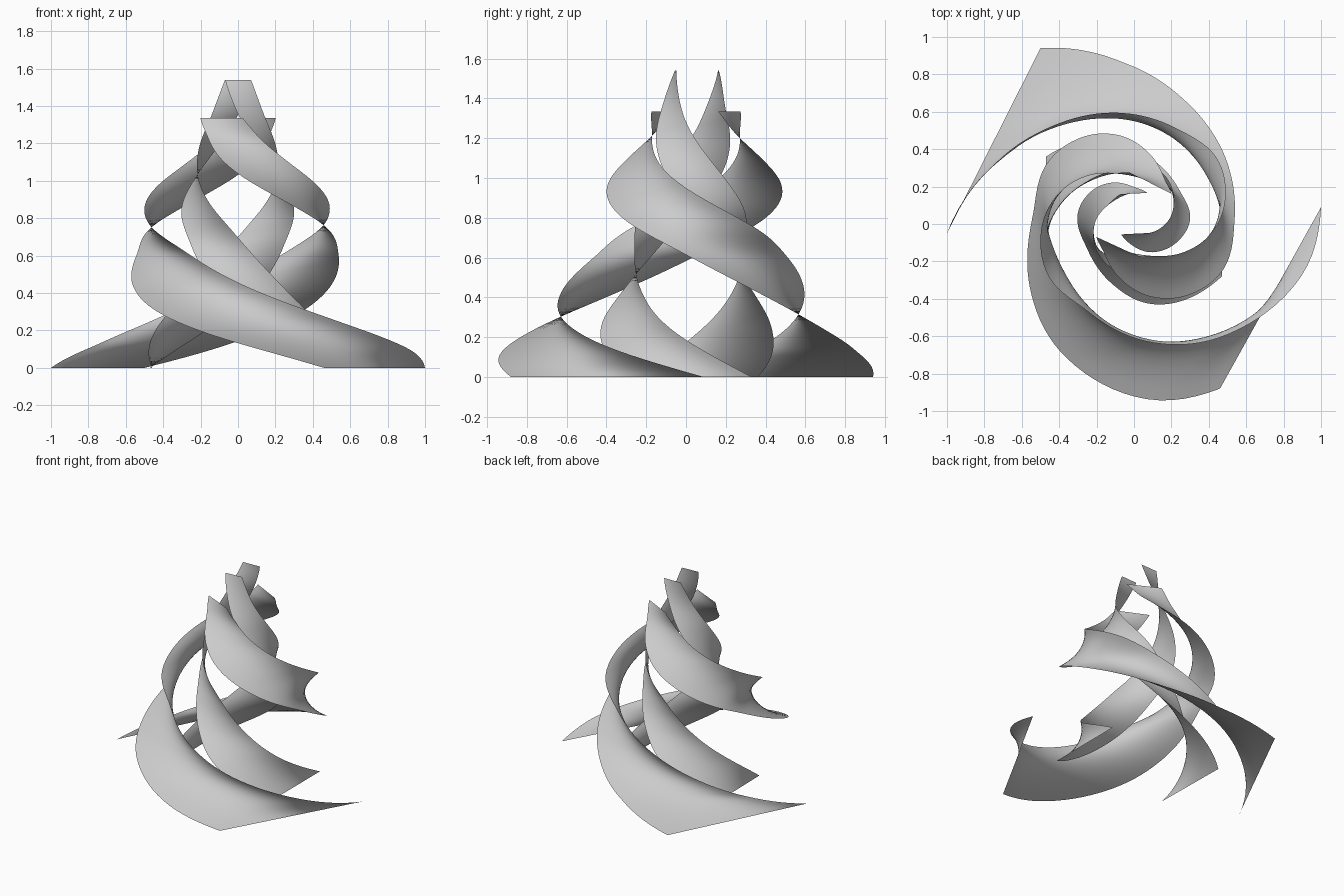
import bpy, bmesh, math
from mathutils import Vector

if "Cube" in bpy.data.objects:
    bpy.data.objects.remove(bpy.data.objects["Cube"])

ROWS, COLS = 72, 12
TURN = math.radians(-268)          # clockwise twist of every ribbon


def smooth_key(keys, t):
    """Cubic interpolation through (t, value) keys."""
    def slope(i):
        a, b = keys[max(i - 1, 0)], keys[min(i + 1, len(keys) - 1)]
        return (b[1] - a[1]) / (b[0] - a[0])
    i = 0
    while i < len(keys) - 2 and t > keys[i + 1][0]:
        i += 1
    (t0, v0), (t1, v1) = keys[i], keys[i + 1]
    h = t1 - t0
    u = (t - t0) / h
    return (v0 * (2*u**3 - 3*u**2 + 1) + v1 * (3*u**2 - 2*u**3)
            + h * (slope(i) * (u**3 - 2*u**2 + u) + slope(i + 1) * (u**3 - u**2)))


def ribbon(name, lead, trail, height, taper, cx, cy):
    """Straight base edge lifted, twisted and tapered about a centre line."""
    bm = bmesh.new()
    base = Vector((smooth_key(cx, 0), smooth_key(cy, 0)))
    lead, trail = Vector(lead) - base, Vector(trail) - base
    grid = []
    for i in range(ROWS + 1):
        t = i / ROWS
        s, a = smooth_key(taper, t), TURN * t
        c, n = math.cos(a) * s, math.sin(a) * s
        ox, oy = smooth_key(cx, t), smooth_key(cy, t)
        row = []
        for j in range(COLS + 1):
            p = lead.lerp(trail, j / COLS)
            row.append(bm.verts.new((ox + p.x*c - p.y*n, oy + p.x*n + p.y*c, height * t)))
        grid.append(row)
    for i in range(ROWS):
        for j in range(COLS):
            bm.faces.new((grid[i][j], grid[i][j+1], grid[i+1][j+1], grid[i+1][j])).smooth = True
    me = bpy.data.meshes.new(name)
    bm.to_mesh(me)
    bm.free()
    bpy.context.collection.objects.link(bpy.data.objects.new(name, me))


# Outer pair of wide ribbons (the back one narrows faster near the ground)
upper_taper = [(.56, .54), (.65, .5), (.73, .435), (.83, .33), (.92, .25), (1, .225)]
front_taper = [(0, 1), (.06, .97), (.1, .925), (.2, .775), (.32, .615), (.45, .52)] + upper_taper
back_taper = [(0, 1), (.03, .935), (.06, .87), (.1, .79), (.2, .65), (.32, .56), (.45, .52)] + upper_taper
cx_front = [(0, -.01), (.32, -.02), (.6, 0), (1, 0)]
cy_front = [(0, .03), (.08, .03), (.31, -.01), (.65, .035), (1, .048)]
cx_back = [(0, -.01), (.3, 0), (1, 0)]
cy_back = [(0, .03), (.3, .045), (1, .048)]
ribbon("outer_ribbon_front", (.46, -.88), (1, .09), 1.335, front_taper, cx_front, cy_front)
ribbon("outer_ribbon_back", (-.5, .94), (-1, -.05), 1.335, back_taper, cx_back, cy_back)

# Inner pair of narrow, taller ribbons
inner_taper = [(0, 1), (.08, .89), (.17, .76), (.28, .61), (.42, .515), (.55, .53),
               (.65, .475), (.76, .385), (.88, .28), (1, .23)]
inner_cx = [(0, 0), (1, 0)]
inner_cy = [(0, .045), (.15, .005), (.3, .01), (.6, .035), (.85, .035), (1, .055)]
ribbon("inner_ribbon_right", (.47, -.28), (.47, .33), 1.54, inner_taper, inner_cx, inner_cy)
ribbon("inner_ribbon_left", (-.47, .36), (-.46, -.24), 1.54, inner_taper, inner_cx, inner_cy)
